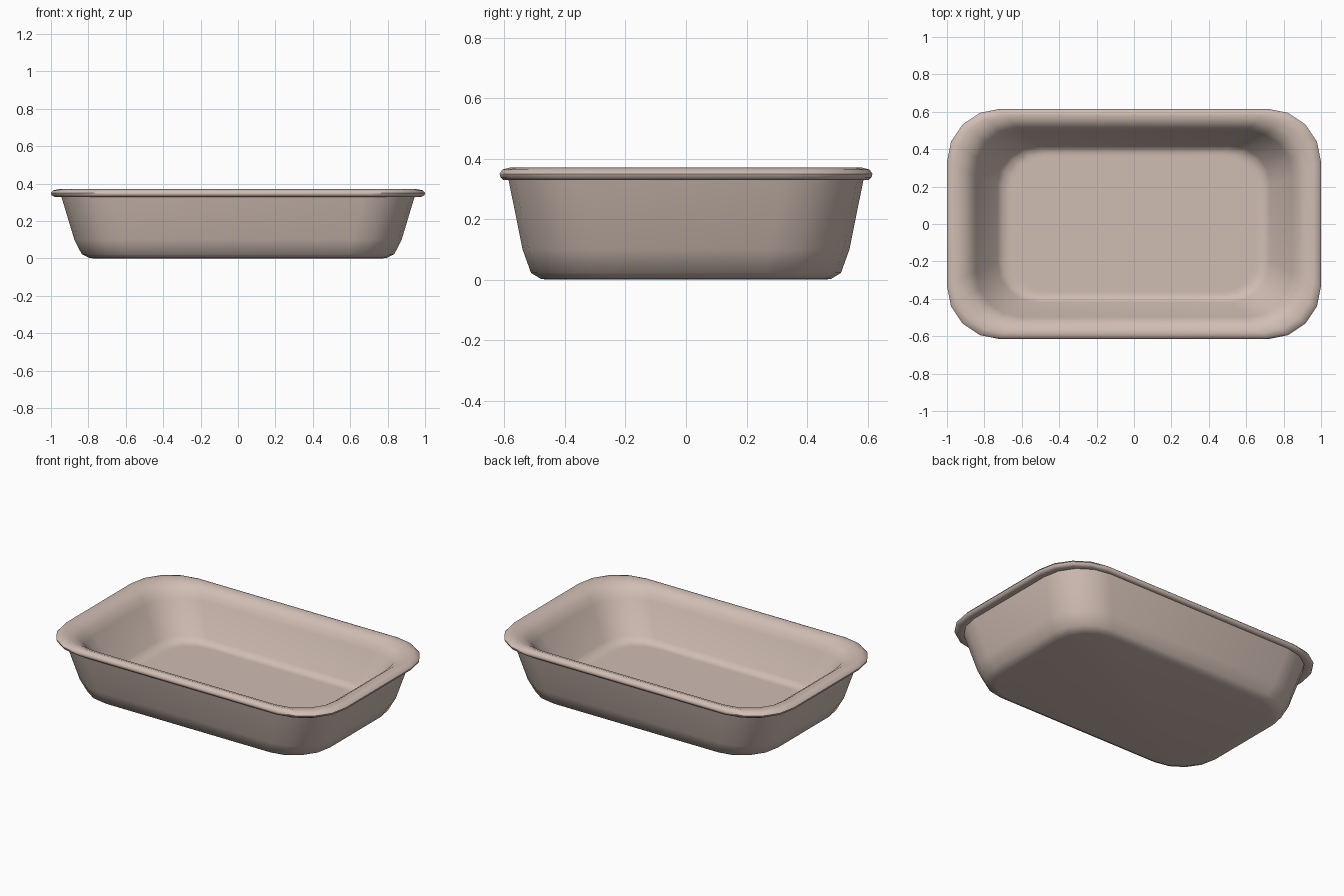
import bpy, bmesh, math

if "Cube" in bpy.data.objects:
    bpy.data.objects.remove(bpy.data.objects["Cube"])

# One clay-pink colour for the whole dish
mat = bpy.data.materials.new("pale_pink_clay")
mat.diffuse_color = (0.63, 0.51, 0.45, 1)
mat.use_nodes = True
mat.node_tree.nodes["Principled BSDF"].inputs["Base Color"].default_value = mat.diffuse_color

SEG = 4  # segments per rounded corner


def ring(bm, hx, hy, r, z):
    """Rounded rectangle loop of vertices at height z."""
    verts = []
    for k, (sx, sy) in enumerate([(1, 1), (-1, 1), (-1, -1), (1, -1)]):
        for i in range(SEG + 1):
            a = math.pi / 2 * (k + i / SEG)
            verts.append(bm.verts.new((sx * (hx - r) + r * math.cos(a),
                                       sy * (hy - r) + r * math.sin(a), z)))
    return verts


# Half width, half depth, corner radius, height: from the base, up the
# outside, over the rolled rim and down to the inner floor
profile = [
    (0.77, 0.46, 0.21, 0.0),
    (0.795, 0.48, 0.23, 0.003),
    (0.835, 0.512, 0.25, 0.022),
    (0.875, 0.54, 0.26, 0.10),
    (0.945, 0.587, 0.27, 0.333),
    (0.98, 0.604, 0.28, 0.329),
    (0.997, 0.613, 0.285, 0.338),
    (1.0, 0.616, 0.285, 0.35),
    (0.988, 0.606, 0.28, 0.364),
    (0.96, 0.582, 0.27, 0.37),
    (0.91, 0.545, 0.26, 0.357),
    (0.87, 0.515, 0.25, 0.33),
    (0.845, 0.497, 0.24, 0.29),
    (0.73, 0.418, 0.21, 0.10),
    (0.705, 0.403, 0.20, 0.078),
    (0.67, 0.38, 0.19, 0.07),
    (0.65, 0.36, 0.18, 0.07),
]

bm = bmesh.new()
rings = [ring(bm, *p) for p in profile]
for lo, hi in zip(rings, rings[1:]):
    n = len(lo)
    for i in range(n):
        j = (i + 1) % n
        bm.faces.new((lo[i], lo[j], hi[j], hi[i]))
bm.faces.new(list(reversed(rings[0])))   # base
bm.faces.new(rings[-1])                  # inner floor
bmesh.ops.recalc_face_normals(bm, faces=bm.faces[:])

mesh = bpy.data.meshes.new("baking_dish")
bm.to_mesh(mesh)
bm.free()
dish = bpy.data.objects.new("baking_dish", mesh)
bpy.context.collection.objects.link(dish)
mesh.materials.append(mat)

# Smooth shading with the crease under the rim kept sharp
bpy.context.view_layer.objects.active = dish
dish.select_set(True)
bpy.ops.object.shade_smooth_by_angle(angle=math.radians(50))
